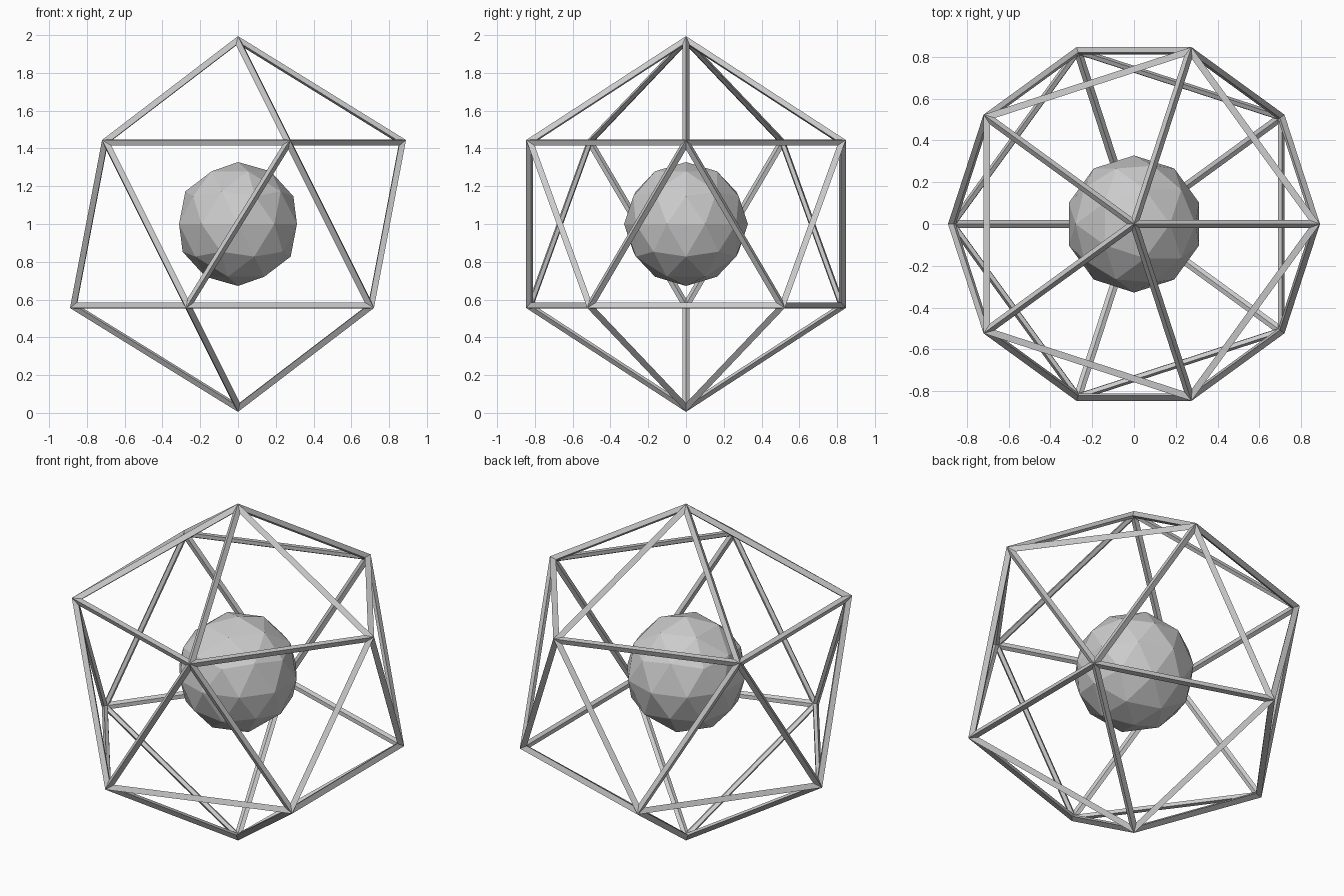
import bpy

if "Cube" in bpy.data.objects:
    bpy.data.objects.remove(bpy.data.objects["Cube"])

CENTRE = (0, 0, 1)
THICK = 0.042

# Open cage: icosahedron edges turned into four-sided struts
bpy.ops.mesh.primitive_ico_sphere_add(subdivisions=1, radius=1 - THICK * 0.629, location=CENTRE)
cage = bpy.context.object
cage.name = "outer_cage"
wire = cage.modifiers.new("struts", 'WIREFRAME')
wire.thickness = THICK
wire.offset = 0
wire.use_even_offset = True
wire.use_replace = True

# Faceted core floating in the middle
bpy.ops.mesh.primitive_ico_sphere_add(subdivisions=2, radius=0.328, location=CENTRE)
core = bpy.context.object
core.name = "inner_core"

for ob in (cage, core):
    for p in ob.data.polygons:
        p.use_smooth = False
